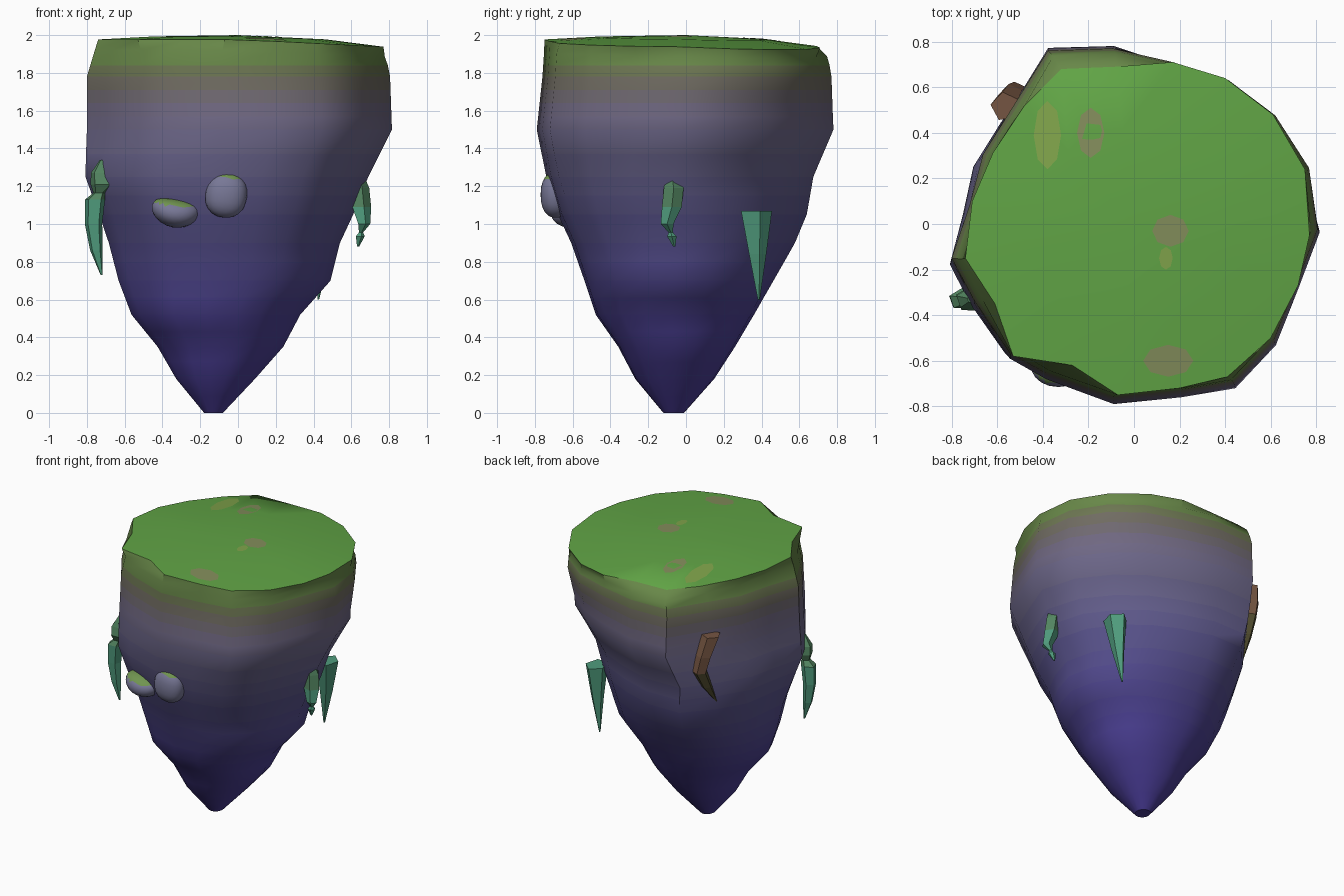
import bpy, bmesh, math
from mathutils import Vector, Matrix

if "Cube" in bpy.data.objects:
    bpy.data.objects.remove(bpy.data.objects["Cube"])

def mat(name, col):
    m = bpy.data.materials.new(name)
    m.diffuse_color = (*[c ** 2.1 for c in col], 1)
    m.use_nodes = True
    m.node_tree.nodes["Principled BSDF"].inputs["Base Color"].default_value = m.diffuse_color
    return m

def finish(bm, name, mats, smooth=None):
    bmesh.ops.recalc_face_normals(bm, faces=bm.faces)
    me = bpy.data.meshes.new(name)
    bm.to_mesh(me)
    bm.free()
    for m in mats:
        me.materials.append(m)
    ob = bpy.data.objects.new(name, me)
    bpy.context.collection.objects.link(ob)
    if smooth:
        bpy.ops.object.select_all(action='DESELECT')
        ob.select_set(True)
        bpy.context.view_layer.objects.active = ob
        bpy.ops.object.shade_smooth_by_angle(angle=math.radians(smooth))
    return ob

def bridge(bm, a, b, idx=0):
    for i in range(len(a)):
        j = (i + 1) % len(a)
        bm.faces.new((a[i], a[j], b[j], b[i])).material_index = idx

def table(rows, z):
    """Linear interpolation of rows (z, values...)."""
    for r, s in zip(rows, rows[1:]):
        if z <= s[0]:
            t = (z - r[0]) / (s[0] - r[0])
            return [p + (q - p) * t for p, q in zip(r[1:], s[1:])]
    return list(rows[-1][1:])

# island outline at its widest, and at the grassy rim
WIDE = [(.815, -.03), (.78, .25), (.63, .49), (.42, .65), (.17, .73), (-.1, .79), (-.39, .78),
        (-.55, .52), (-.68, .31), (-.74, .08), (-.82, -.16), (-.72, -.35), (-.56, -.59),
        (-.4, -.68), (-.1, -.79), (.2, -.76), (.44, -.72), (.62, -.53), (.72, -.28)]
RIM = [(.77, -.05), (.75, .24), (.61, .48), (.4, .64), (.17, .71), (-.08, .69), (-.32, .68),
       (-.48, .52), (-.62, .31), (-.71, .1), (-.74, -.15), (-.61, -.35), (-.53, -.58),
       (-.27, -.62), (-.07, -.75), (.2, -.72), (.41, -.67), (.6, -.5), (.72, -.27)]
# height, left, right, front, back extents
EXTENT = [(0, -.18, -.08, -.12, -.01), (.18, -.33, .09, -.27, .15), (.35, -.43, .24, -.36, .26),
          (.52, -.57, .33, -.48, .36), (.7, -.64, .49, -.54, .46), (.9, -.69, .54, -.61, .57),
          (1.05, -.74, .61, -.68, .63), (1.25, -.81, .69, -.74, .67), (1.5, -.8, .815, -.79, .78),
          (1.78, -.8, .805, -.76, .77), (1.93, -.755, .775, -.75, .745)]
# diagonal fullness: flatter towards back right, fuller towards back left
DIAG = [(0, 0, 0), (.5, 0, .02), (.8, -.04, .06), (1.05, -.08, .07), (1.3, -.09, .02),
        (1.55, -.08, 0), (1.8, 0, 0), (2, 0, 0)]
COLOUR = [(0, .27, .22, .56), (.5, .28, .24, .55), (1.0, .33, .31, .52), (1.4, .41, .39, .53),
          (1.6, .42, .39, .49), (1.74, .42, .4, .37), (1.84, .4, .46, .28), (1.95, .37, .6, .26)]
grass = mat("grass", (.36, .62, .26))
droop = lambda x, y: .05 * max(0, x) + .05 * max(0, y)

# island body: outline gets rounder towards the hanging tip
levels = [0, .09, .18, .27, .35, .43, .52, .61, .7, .8, .9, 1.05, 1.15, 1.25, 1.37, 1.5,
          1.57, 1.64, 1.71, 1.78, 1.84, 1.92]
bm = bmesh.new()
mats, prev, pz = [grass], None, 0
for z in levels:
    x0, x1, y0, y1 = table(EXTENT, z)
    d_right, d_left = table(DIAG, z)
    blend = .7 * min(1, max(0, (1.4 - z) / .7))
    ring = []
    for x, y in WIDE:
        u = Vector(((x + .82) / .8175 - 1, y / .79))
        diag = 2 * u.x * u.y / u.length_squared
        u = u.lerp(u.normalized(), blend)
        if u.y > 0:
            u *= 1 + (d_right * diag if diag > 0 else -d_left * diag)
        ring.append(bm.verts.new(((x0 + x1 + u.x * (x1 - x0)) / 2, (y0 + y1 + u.y * (y1 - y0)) / 2,
                                  z - (droop(x, y) * .8 if z > 1.9 else 0))))
    if prev:
        mats.append(mat(f"rock_band_{len(mats)}", table(COLOUR, (z + pz) / 2)))
        bridge(bm, prev, ring, len(mats) - 1)
    else:
        bm.faces.new(ring).material_index = 1
    prev, pz = ring, z
rim = [bm.verts.new((x, y, 1.977 - droop(x, y))) for x, y in RIM]
bridge(bm, prev, rim, len(mats) - 1)
inner = [bm.verts.new((x * .6, y * .6, 1.993 - .4 * droop(x, y))) for x, y in RIM]
bridge(bm, rim, inner)
mid = bm.verts.new((0, 0, 2))
for i in range(len(inner)):
    bm.faces.new((inner[i], inner[(i + 1) % len(inner)], mid))
island = finish(bm, "island_body", mats, 42)

# faded patches lying on the grass
bpy.context.view_layer.update()
pink, yellow = mat("dry_pink", (.49, .53, .34)), mat("dry_yellow", (.48, .62, .28))
for x, y, w, h, m in [(-.38, .39, .06, .15, yellow), (-.19, .4, .06, .11, pink),
                      (.16, -.03, .08, .07, pink), (.15, -.6, .11, .07, pink),
                      (.14, -.15, .03, .05, yellow)]:
    bm = bmesh.new()
    pts = []
    for k in range(8):
        px, py = x + w * math.cos(k * math.pi / 4), y + h * math.sin(k * math.pi / 4)
        hit = island.ray_cast(Vector((px, py, 3)), Vector((0, 0, -1)))
        pts.append(bm.verts.new((px, py, hit[1].z + .002)))
    bm.faces.new(pts)
    finish(bm, "grass_patch", [m])

# two rounded boulders on the front
stone, moss = mat("boulder_stone", (.45, .45, .57)), mat("boulder_moss", (.42, .56, .3))
def boulder(name, pos, size, bend, tilt, boxy):
    bm = bmesh.new()
    bmesh.ops.create_icosphere(bm, subdivisions=3, radius=1)
    for v in bm.verts:
        x, y, z = [math.copysign(abs(c) ** boxy, c) for c in v.co]
        v.co = (x * size[0], y * size[1], (z + bend * (x * x - .4)) * size[2])
    bmesh.ops.transform(bm, matrix=Matrix.Translation(pos) @ Matrix.Rotation(tilt, 4, 'Y'),
                        verts=bm.verts)
    bm.normal_update()
    for f in bm.faces:
        f.material_index = int(f.normal.z > .6)
    finish(bm, name, [stone, moss], 60)
boulder("boulder_round", (-.063, -.69, 1.155), (.111, .08, .122), 0, .12, .88)
boulder("boulder_long", (-.33, -.605, 1.065), (.13, .11, .075), .3, .15, .95)

# faceted hanging leaves and spikes: path of (x, y, z, radius)
def spike(name, path, mats, sides=5, turn=0.0, wide=1.0):
    bm = bmesh.new()
    prev = None
    for n, (x, y, z, r) in enumerate(path):
        ring = [bm.verts.new((x + wide * r * math.cos(turn + k * math.tau / sides),
                              y + r * math.sin(turn + k * math.tau / sides), z))
                for k in range(sides)]
        if prev:
            bridge(bm, prev, ring, min(n - 1, len(mats) - 1))
        else:
            bm.faces.new(ring)
        prev = ring
    bm.faces.new(prev)
    finish(bm, name, mats)

jade = mat("jade", (.3, .59, .47))
leaf = mat("leaf", (.31, .5, .36))
brown, olive = mat("brown_root", (.44, .32, .25)), mat("olive_root", (.33, .31, .2))
spike("right_spike", [(.465, .365, 1.07, .09), (.45, .375, .84, .05), (.425, .385, .6, .006)],
      [jade], 5, .3, .8)
spike("right_leaf", [(.635, -.075, 1.26, .03), (.64, -.065, 1.19, .055), (.65, -.075, 1.09, .055),
                     (.665, -.1, 1.0, .035), (.65, -.08, .955, .012), (.645, -.075, .935, .026),
                     (.635, -.062, .88, .006)], [leaf, leaf, jade])
spike("left_leaf", [(-.715, -.33, 1.34, .015), (-.73, -.33, 1.27, .045), (-.715, -.33, 1.21, .06),
                    (-.735, -.33, 1.165, .028), (-.757, -.33, 1.13, .048), (-.765, -.33, 1.0, .042),
                    (-.75, -.33, .86, .03), (-.722, -.33, .73, .005)],
      [leaf, leaf, leaf, leaf, jade], 5, .3, 1.15)
spike("back_root", [(-.565, .515, 1.62, .065), (-.54, .56, 1.48, .055), (-.515, .575, 1.36, .05),
                    (-.53, .52, 1.24, .04), (-.56, .45, 1.11, .005)], [brown, brown, olive], 5, .5)
